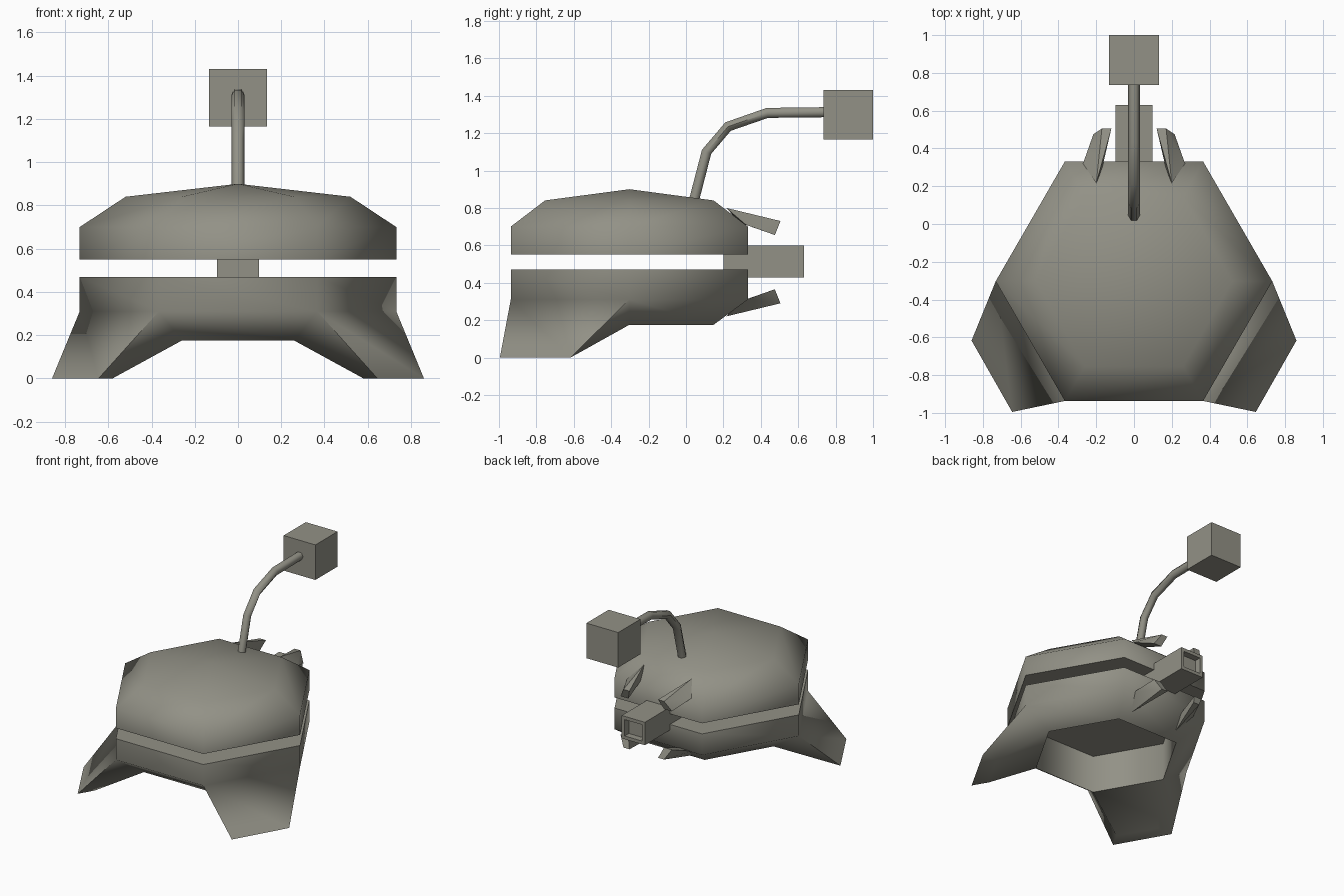
import bpy, bmesh, math
from mathutils import Vector, Matrix

if "Cube" in bpy.data.objects:
    bpy.data.objects.remove(bpy.data.objects["Cube"])

grey = bpy.data.materials.new("warm grey")
grey.diffuse_color = (0.29, 0.285, 0.24, 1)
grey.use_nodes = True
grey.node_tree.nodes["Principled BSDF"].inputs["Base Color"].default_value = grey.diffuse_color
CY = -0.303          # centre of the hexagonal body
R, RI = 0.732, 0.52  # outer and bevelled radius


def finish(bm, name, angle=61):
    bmesh.ops.recalc_face_normals(bm, faces=bm.faces[:])
    me = bpy.data.meshes.new(name)
    bm.to_mesh(me)
    bm.free()
    ob = bpy.data.objects.new(name, me)
    bpy.context.collection.objects.link(ob)
    me.materials.append(grey)
    bpy.ops.object.select_all(action='DESELECT')
    ob.select_set(True)
    bpy.context.view_layer.objects.active = ob
    bpy.ops.object.shade_smooth_by_angle(angle=math.radians(angle))
    return ob


def ring(bm, r, z):
    return [bm.verts.new((r * math.cos(math.radians(60 * k)),
                          CY + r * math.sin(math.radians(60 * k)), z)) for k in range(6)]


def bridge(bm, a, b, skip=(), closed=True):
    n = len(a)
    for k in range(n):
        if k not in skip:
            j = (k + 1) % n
            bm.faces.new((a[k], a[j], b[j], b[k]))


def box(name, lo, hi):
    lo, hi = Vector(lo), Vector(hi)
    bm = bmesh.new()
    bmesh.ops.create_cube(bm, size=1)
    for v in bm.verts:
        v.co = Vector([(lo[i] + hi[i]) / 2 + v.co[i] * (hi[i] - lo[i]) for i in range(3)])
    return bm


# upper shell: hexagonal cap with a shallow peak
bm = bmesh.new()
base, wall, rim = ring(bm, R, 0.55), ring(bm, R, 0.70), ring(bm, RI, 0.84)
bm.faces.new(base)
bridge(bm, base, wall)
bridge(bm, wall, rim)
peak = bm.verts.new((0, CY, 0.90))
for k in range(6):
    bm.faces.new((rim[k], rim[(k + 1) % 6], peak))
finish(bm, "upper_shell")

# lower shell with hexagonal recess underneath and two front legs
bm = bmesh.new()
top, wall = ring(bm, R, 0.47), ring(bm, R, 0.31)
rim, ceiling = ring(bm, RI, 0.175), ring(bm, RI, 0.463)
bm.faces.new(top)
bm.faces.new(ceiling)
bridge(bm, top, wall)
bridge(bm, wall, rim, skip=(3, 5))
bridge(bm, rim, ceiling)
for k, side in ((5, 1), (3, -1)):
    quad = [wall[k], wall[(k + 1) % 6], rim[(k + 1) % 6], rim[k]]
    foot_xy = [(0.645, -0.995), (0.86, -0.617), (0.734, -0.617), (0.58, -0.883)]
    if side < 0:     # mirrored corner order
        foot_xy = [foot_xy[i] for i in (1, 0, 3, 2)]
    foot = [bm.verts.new((side * x, y, 0)) for x, y in foot_xy]
    bridge(bm, quad, foot)
    bm.faces.new(foot)
finish(bm, "lower_shell_with_legs")

# rear barrel with a hollow square muzzle
bm = box("barrel", (-0.097, 0.2, 0.427), (0.097, 0.63, 0.6))
end = max(bm.faces, key=lambda f: f.calc_center_median().y)
bmesh.ops.inset_region(bm, faces=[end], thickness=0.035)
new = bmesh.ops.extrude_discrete_faces(bm, faces=[end])["faces"]
for v in new[0].verts:
    v.co.y -= 0.05
finish(bm, "barrel", 30)

# four claws around the barrel
claw = [(0.2, 0.215, 0.8), (0.27, 0.32, 0.71), (0.17, 0.29, 0.72),
        (0.12, 0.505, 0.73), (0.17, 0.505, 0.73), (0.215, 0.475, 0.655), (0.15, 0.475, 0.655)]
for sx, xn in ((1, "right"), (-1, "left")):
    for low in (False, True):
        bm = bmesh.new()
        for x, y, z in claw:
            bm.verts.new((sx * x, y, 1.02 - z if low else z))
        bmesh.ops.convex_hull(bm, input=bm.verts[:])
        finish(bm, ("lower" if low else "upper") + "_claw_" + xn, 30)

# curved tail stalk: six-sided sections along a path
path = [Vector((0, y, z)) for y, z in
        ((0.04, 0.83), (0.11, 1.1), (0.225, 1.235), (0.435, 1.308), (0.76, 1.312))]
bm = bmesh.new()
prev = None
for i, p in enumerate(path):
    t = (path[min(i + 1, 4)] - path[max(i - 1, 0)]).normalized()
    up = t.cross(Vector((1, 0, 0)))
    sec = [bm.verts.new(p + 0.031 * (math.cos(a) * Vector((1, 0, 0)) + math.sin(a) * up))
           for a in (math.radians(60 * k) for k in range(6))]
    if prev:
        bridge(bm, prev, sec)
    else:
        bm.faces.new(sec)
    prev = sec
bm.faces.new(prev)
finish(bm, "tail_stalk")

# cube at the tail end
finish(box("tail_block", (-0.133, 0.735, 1.165), (0.133, 1.0, 1.43)), "tail_block", 30)
